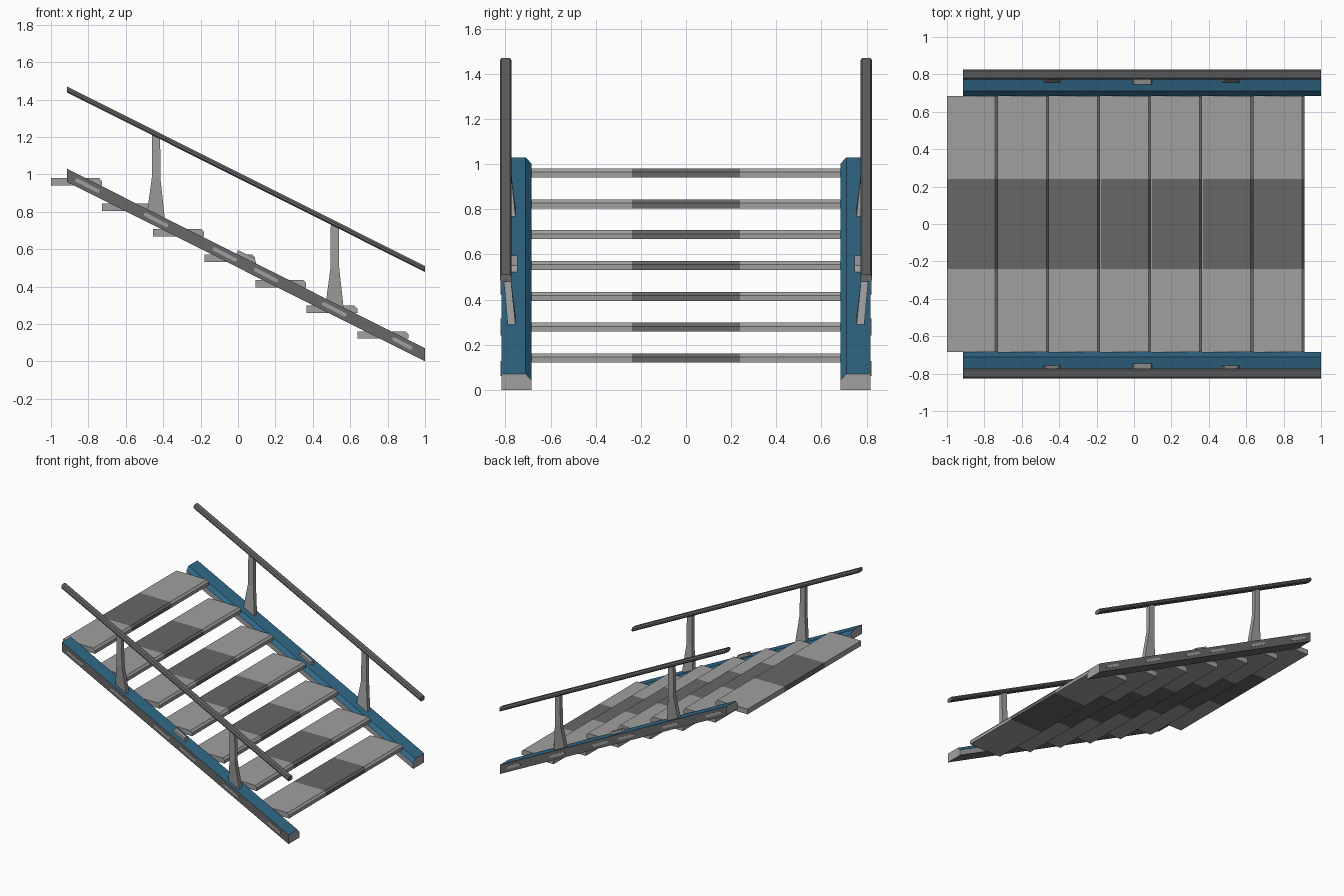
import bpy, bmesh
from mathutils import Vector

if "Cube" in bpy.data.objects:
    bpy.data.objects.remove(bpy.data.objects["Cube"])

SLOPE = -0.96 / 1.915          # pitch of the stair
X0, X1 = -0.915, 1.0


def material(name, rgb):
    m = bpy.data.materials.new(name)
    m.diffuse_color = (*rgb, 1)
    m.use_nodes = True
    m.node_tree.nodes["Principled BSDF"].inputs["Base Color"].default_value = m.diffuse_color
    return m


LIGHT = material("light grey", (0.35, 0.35, 0.35))
DARK = material("dark grey", (0.135, 0.135, 0.135))
BLUE = material("steel blue", (0.03, 0.14, 0.245))
MATS = [LIGHT, DARK, BLUE]


def loft(name, sections, rule, mirror=True):
    """Skin a list of equal-length point loops, cap the ends, colour by rule(face)."""
    bm = bmesh.new()
    rings = [[bm.verts.new(p) for p in s] for s in sections]
    for a, b in zip(rings, rings[1:]):
        n = len(a)
        for i in range(n):
            j = (i + 1) % n
            bm.faces.new((a[i], a[j], b[j], b[i]))
    bm.faces.new(rings[0])
    bm.faces.new(rings[-1])
    bmesh.ops.recalc_face_normals(bm, faces=bm.faces)
    bm.normal_update()
    for f in bm.faces:
        f.material_index = rule(f)
    me = bpy.data.meshes.new(name)
    bm.to_mesh(me)
    bm.free()
    for m in MATS:
        me.materials.append(m)
    ob = bpy.data.objects.new(name, me)
    bpy.context.collection.objects.link(ob)
    if mirror:
        mod = ob.modifiers.new("Mirror", 'MIRROR')
        mod.use_axis = (False, True, False)
        mod.use_mirror_merge = False
    return ob


def sloped(profile, z_start):
    """Run a (y, dz) cross-section down the stair slope with plumb ends."""
    return [[(x, y, z_start + SLOPE * (x - X0) + dz) for y, dz in profile] for x in (X0, X1)]


def light(f):
    return 0


def dark(f):
    return 1


# Stringers: blue top and bevel, light inner face and ends, dark outside
def stringer_rule(f):
    if f.normal.z > 0.3:
        return 2
    return 0 if f.normal.y < -0.9 or abs(f.normal.x) > 0.9 else 1


loft("stringer", sloped([(0.818, 0), (0.71, 0), (0.685, -0.028), (0.685, -0.07), (0.818, -0.07)], 1.03),
     stringer_rule)

# Handrails
loft("handrail", sloped([(0.78, 0), (0.817, 0), (0.825, -0.012), (0.825, -0.024),
                         (0.817, -0.032), (0.78, -0.032), (0.772, -0.024), (0.772, -0.012)], 1.47), dark)

# Treads with a dark centre band
for i in range(7):
    x, z = -1.0 + 0.2732 * i, 0.98 - 0.1365 * i
    prof = [(x, z), (x + 0.258, z), (x + 0.272, z - 0.016), (x + 0.272, z - 0.04), (x, z - 0.04)]
    loft(f"tread_{i + 1}", [[(px, y, pz) for px, pz in prof] for y in (-0.685, -0.24, 0.24, 0.685)],
         lambda f: 1 if abs(f.calc_center_median().y) < 0.2 else 0, mirror=False)

# Posts: splayed foot, straight shaft up to the rail
for i, cx in enumerate((-0.438, 0.518)):
    rail_z = 1.455 + SLOPE * (cx - X0)
    foot_z = 1.0 + SLOPE * (cx - X0)
    rows = [(foot_z - 0.02, 0.052, 0.75, 0.785), (foot_z + 0.22, 0.023, 0.777, 0.809),
            (rail_z, 0.022, 0.782, 0.812)]
    secs = []
    for k, (z, h, ya, yb) in enumerate(rows):
        t = 0 if k == 1 else SLOPE      # ends follow the stair slope
        secs.append([(cx - h, ya, z - h * t), (cx + h, ya, z + h * t),
                     (cx + h, yb, z + h * t), (cx - h, yb, z - h * t)])
    loft(f"post_{i + 1}", secs, light)

# Small stub on each stringer top
stub = [(-0.015, 0.56), (0.0, 0.595), (0.09, 0.55), (0.1, 0.51)]
loft("stub", [[(x, y, z) for x, z in stub] for y in (0.747, 0.777)], light)

# Slim plates on the outer stringer faces
for i, cx in enumerate((-0.805, -0.438, -0.07, 0.15, 0.515, 0.88)):
    cz = 0.995 + SLOPE * (cx - X0)
    w = 0.054 if i == 5 else 0.065
    pts = [(-w, 0.004), (-w + 0.012, 0.012), (w, 0.010), (w, -0.004), (w - 0.012, -0.012), (-w, -0.010)]
    loft(f"side_plate_{i + 1}", [[(cx + px, y, cz + SLOPE * px + pz) for px, pz in pts]
                                 for y in (0.815, 0.821)], light)
